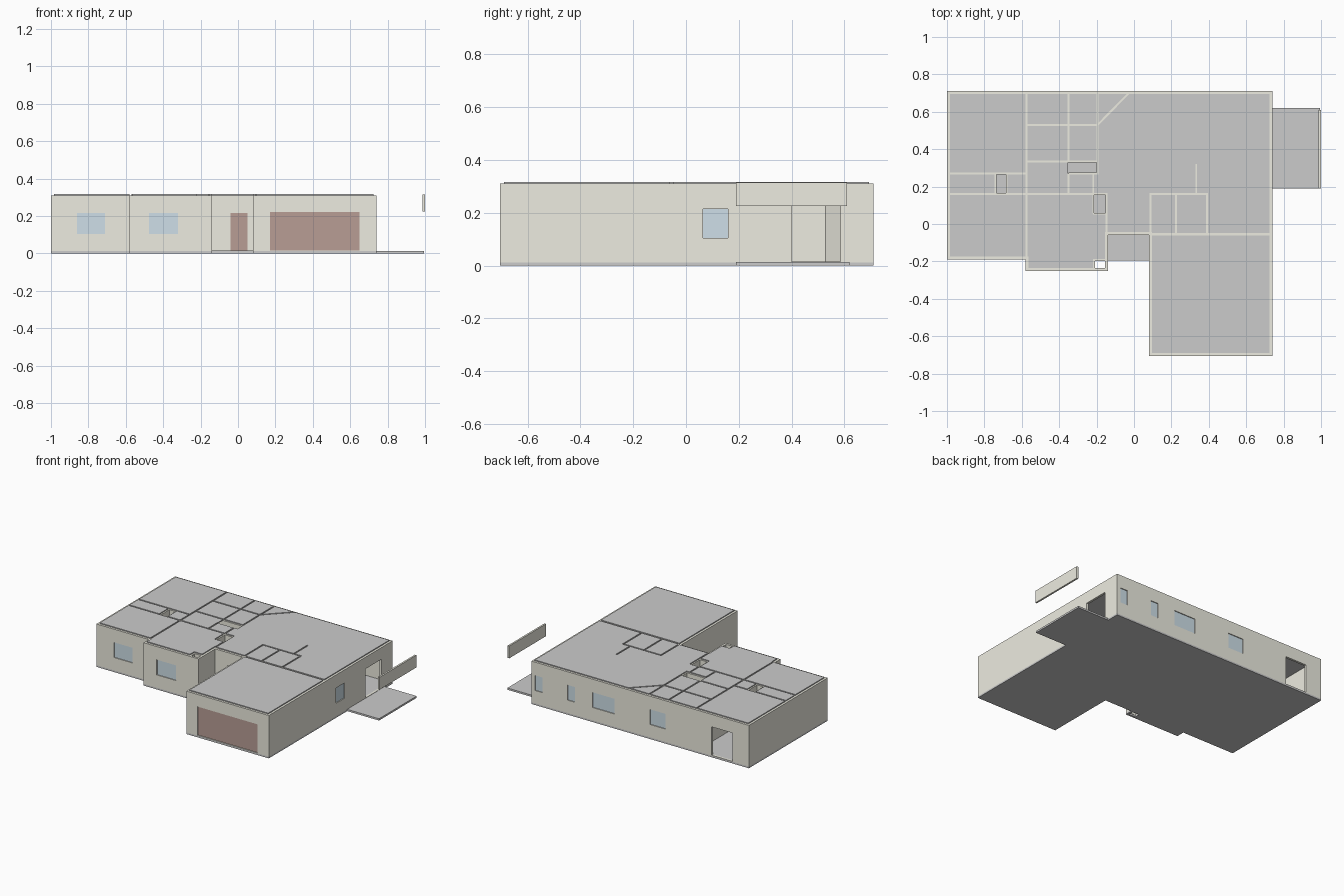
import bpy, bmesh
from math import atan2, hypot, sin, cos
from mathutils import Vector

if "Cube" in bpy.data.objects:
    bpy.data.objects.remove(bpy.data.objects["Cube"])


def material(name, rgb):
    m = bpy.data.materials.new(name)
    m.diffuse_color = (*rgb, 1)
    m.use_nodes = True
    m.node_tree.nodes["Principled BSDF"].inputs["Base Color"].default_value = m.diffuse_color
    return m


WALL = material("plaster", (0.85, 0.84, 0.75))
GLASS = material("glass", (0.62, 0.74, 0.81))
DOOR = material("painted_door", (0.48, 0.34, 0.30))
GREY = material("slab_grey", (0.68, 0.68, 0.68))


def prism(name, pts, z0, z1, mat=None):
    """Extrude a flat outline (counter-clockwise) from z0 to z1."""
    bm = bmesh.new()
    face = bm.faces.new([bm.verts.new((x, y, z0)) for x, y in pts])
    ext = bmesh.ops.extrude_face_region(bm, geom=[face])
    verts = [v for v in ext["geom"] if isinstance(v, bmesh.types.BMVert)]
    bmesh.ops.translate(bm, verts=verts, vec=(0, 0, z1 - z0))
    bmesh.ops.recalc_face_normals(bm, faces=bm.faces)
    me = bpy.data.meshes.new(name)
    bm.to_mesh(me)
    bm.free()
    ob = bpy.data.objects.new(name, me)
    bpy.context.collection.objects.link(ob)
    if mat:
        me.materials.append(mat)
    return ob


def box(name, x0, x1, y0, y1, z0, z1, mat=None):
    return prism(name, [(x0, y0), (x1, y0), (x1, y1), (x0, y1)], z0, z1, mat)


def strip(a, b, width):
    """Rectangle of the given width along the line a-b."""
    a, b = Vector(a), Vector(b)
    d = (b - a).normalized()
    n = Vector((-d.y, d.x)) * width / 2
    return [a - n, b - n, b + n, a + n]


def inset(pts, t):
    """Offset a right-angled counter-clockwise outline inwards."""
    out = []
    for i, p in enumerate(pts):
        p, prev, nxt = Vector(p), Vector(pts[i - 1]), Vector(pts[(i + 1) % len(pts)])
        d1, d2 = (p - prev).normalized(), (nxt - p).normalized()
        out.append(p + t * Vector((-d1.y - d2.y, d1.x + d2.x)))
    return out


def cut(target, cutter):
    cutter.hide_render = True
    mod = target.modifiers.new("cut", 'BOOLEAN')
    mod.operation, mod.solver, mod.object = 'DIFFERENCE', 'EXACT', cutter
    bpy.context.view_layer.objects.active = target
    bpy.ops.object.modifier_apply(modifier=mod.name)
    bpy.data.objects.remove(cutter)


OUTLINE = [(-1, -0.19), (-0.58, -0.19), (-0.58, -0.25), (-0.14, -0.25), (-0.14, -0.06),
           (0.08, -0.06), (0.08, -0.705), (0.74, -0.705), (0.74, 0.71), (-1, 0.71)]
FLOOR, TOP, T = 0.012, 0.31, 0.016

# Floor slabs, with the open chase beside the porch
floor = prism("floor_slab", OUTLINE, 0, FLOOR, GREY)
cut(floor, box("cutter", -0.208, -0.155, -0.236, -0.198, -1, 1))
box("porch_slab", -0.14, 0.08, -0.195, -0.06, 0, 0.015, GREY)
box("patio_slab", 0.74, 0.995, 0.19, 0.62, 0, 0.013, GREY)

# Outer wall shell
shell = prism("outer_walls", OUTLINE, FLOOR, TOP, WALL)
cut(shell, prism("cutter", inset(OUTLINE, T), -1, 1))

# Openings: name, wall axis, wall outer position, inward sign, span, heights, infill
SILL, HEAD = 0.105, 0.215
openings = [
    ("front_window_left", 'y', -0.19, 1, -0.86, -0.71, SILL, HEAD, GLASS),
    ("front_window_right", 'y', -0.25, 1, -0.475, -0.32, SILL, HEAD, GLASS),
    ("front_door", 'y', -0.06, 1, -0.04, 0.05, 0.015, HEAD, DOOR),
    ("garage_door", 'y', -0.705, 1, 0.17, 0.65, 0.015, 0.222, DOOR),
    ("side_window", 'x', 0.74, -1, 0.065, 0.16, SILL, HEAD, GLASS),
    ("patio_opening", 'x', 0.74, -1, 0.40, 0.585, 0.015, 0.225, None),
    ("back_opening", 'y', 0.71, -1, -0.87, -0.70, 0.015, 0.22, None),
    ("back_window_1", 'y', 0.71, -1, -0.335, -0.21, SILL, HEAD, GLASS),
    ("back_window_2", 'y', 0.71, -1, 0.075, 0.25, SILL, HEAD, GLASS),
    ("back_window_3", 'y', 0.71, -1, 0.39, 0.45, SILL, HEAD, GLASS),
    ("back_window_4", 'y', 0.71, -1, 0.65, 0.71, SILL, HEAD, GLASS),
]
for name, axis, pos, s, a, b, z0, z1, fill in openings:
    def panel(label, d0, d1, mat=None):
        lo, hi = sorted((pos + s * d0, pos + s * d1))
        span = (lo, hi, a, b) if axis == 'x' else (a, b, lo, hi)
        return box(label, *span, z0, z1, mat)
    cut(shell, panel("cutter", -0.02, 0.03))
    if fill:
        panel(name, 0.006, 0.011, fill)

# Interior partitions: start, end, thickness
partitions = [
    ((-0.99, 0.27), (-0.57, 0.27), 0.01), ((-0.99, 0.16), (-0.15, 0.16), 0.01),
    ((-0.574, -0.24), (-0.574, 0.70), 0.01), ((-0.35, 0.335), (-0.35, 0.70), 0.01),
    ((-0.35, 0.16), (-0.35, 0.27), 0.01), ((-0.195, 0.27), (-0.195, 0.70), 0.01),
    ((-0.57, 0.335), (-0.19, 0.335), 0.01), ((-0.35, 0.27), (-0.19, 0.27), 0.01),
    ((-0.57, 0.53), (-0.195, 0.53), 0.01), ((-0.20, 0.525), (-0.022, 0.705), 0.01),
    ((-0.218, 0.055), (-0.218, 0.27), 0.01), ((-0.22, 0.055), (-0.145, 0.055), 0.01),
    ((-0.148, -0.06), (-0.148, 0.165), 0.01), ((-0.74, 0.16), (-0.74, 0.27), 0.01),
    ((-0.68, 0.16), (-0.68, 0.27), 0.01),
    ((0.08, -0.055), (0.73, -0.055), 0.014), ((0.088, -0.06), (0.088, 0.165), 0.01),
    ((0.085, 0.16), (0.395, 0.16), 0.01), ((0.225, -0.055), (0.225, 0.16), 0.01),
    ((0.39, -0.055), (0.39, 0.16), 0.01), ((0.333, 0.16), (0.333, 0.32), 0.01),
    ((-0.214, -0.245), (-0.214, -0.19), 0.012), ((-0.22, -0.192), (-0.145, -0.192), 0.012),
]

# Ceiling panels: one sheet divided by the partitions and the uncovered closets
ceiling = prism("ceiling_panels", inset(OUTLINE, T), TOP, TOP + 0.007, GREY)
for i, (a, b, w) in enumerate(partitions):
    prism(f"partition_{i + 1}", strip(a, b, w), FLOOR, TOP, WALL)
    cut(ceiling, prism("cutter", strip(a, b, w), 0.25, 0.4))
for x0, x1, y0, y1 in [(-0.742, -0.678, 0.158, 0.272), (-0.352, -0.192, 0.268, 0.337),
                       (-0.216, -0.147, 0.053, 0.162), (-0.212, -0.15, -0.26, -0.194)]:
    cut(ceiling, box("cutter", x0, x1, y0, y1, 0.25, 0.4))

# Beam at the outer edge of the patio
box("patio_beam", 0.987, 1.0, 0.19, 0.61, 0.225, 0.314, WALL)
